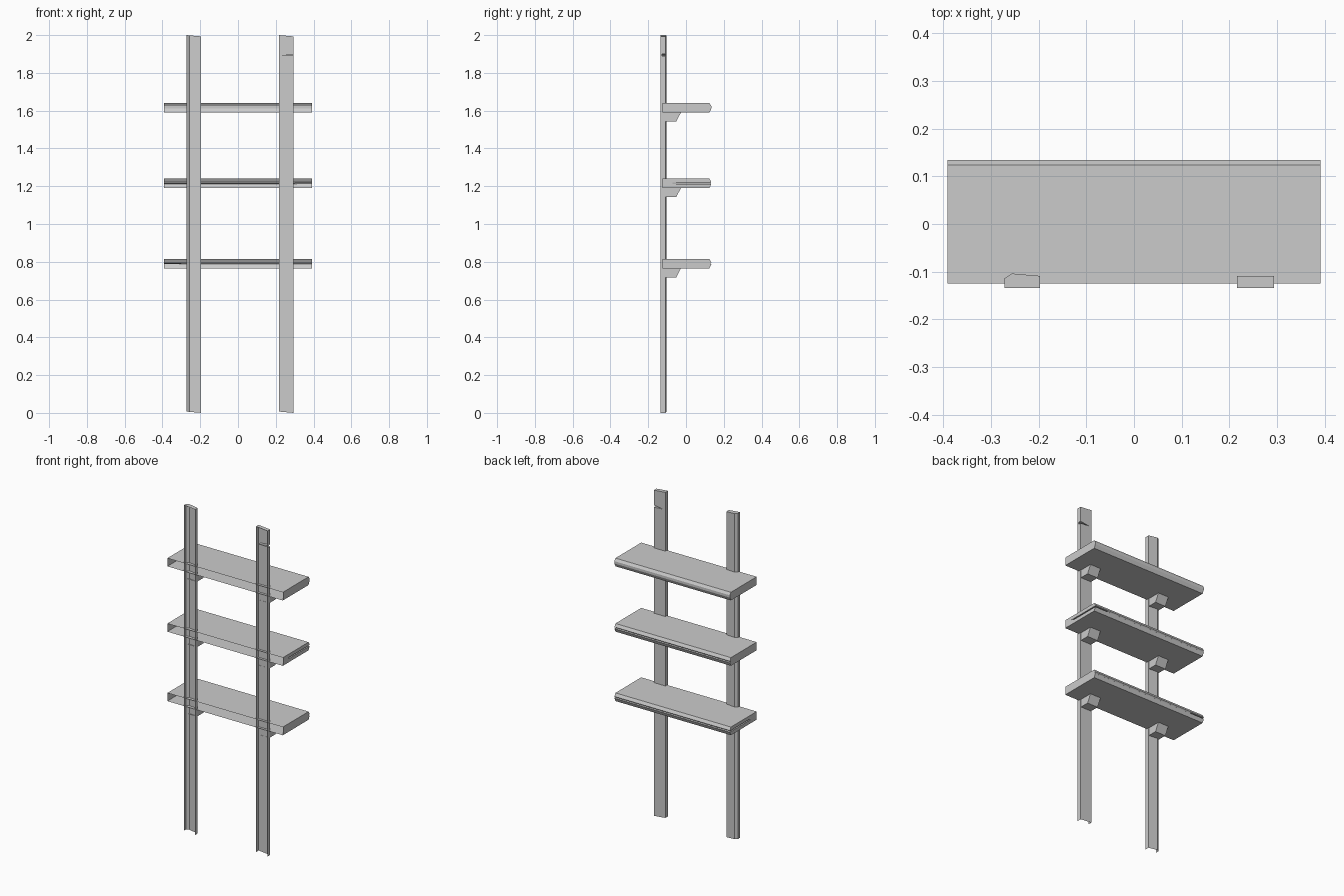
import bpy, bmesh
from mathutils import Vector

if "Cube" in bpy.data.objects:
    bpy.data.objects.remove(bpy.data.objects["Cube"])


def prism(name, profile, axis, lo, hi):
    """Extrude a 2D profile along axis: 'x' uses (y,z), 'y' uses (x,z), 'z' uses (x,y)."""
    i = "xyz".index(axis)

    def point(p, t):
        c = list(p)
        c.insert(i, t)
        return Vector(c)

    bm = bmesh.new()
    face = bm.faces.new([bm.verts.new(point(p, lo)) for p in profile])
    ext = bmesh.ops.extrude_face_region(bm, geom=[face])
    shift = point((0, 0), hi - lo)
    bmesh.ops.translate(bm, vec=shift,
                        verts=[g for g in ext["geom"] if isinstance(g, bmesh.types.BMVert)])
    bmesh.ops.recalc_face_normals(bm, faces=bm.faces)
    mesh = bpy.data.meshes.new(name)
    bm.to_mesh(mesh)
    bm.free()
    obj = bpy.data.objects.new(name, mesh)
    bpy.context.collection.objects.link(obj)
    return obj


def carve(obj, cutter):
    """Cut a crack into obj, then discard the cutter."""
    mod = obj.modifiers.new("crack", "BOOLEAN")
    mod.operation, mod.solver, mod.object = "DIFFERENCE", "EXACT", cutter
    bpy.context.view_layer.update()
    deps = bpy.context.evaluated_depsgraph_get()
    mesh = bpy.data.meshes.new_from_object(obj.evaluated_get(deps))
    obj.modifiers.clear()
    obj.data = mesh
    bpy.data.objects.remove(cutter)


def open_sides(obj, *directions):
    """Remove the outermost faces pointing in the given directions."""
    bm = bmesh.new()
    bm.from_mesh(obj.data)
    drop = set()
    for d in map(Vector, directions):
        far = max(v.co.dot(d) for v in bm.verts)
        drop |= {f for f in bm.faces
                 if f.normal.dot(d) > 0.9 and f.calc_center_median().dot(d) > far - 0.008}
    bmesh.ops.delete(bm, geom=list(drop), context="FACES")
    bm.to_mesh(obj.data)
    bm.free()


BACK, DOWN, UP = (0, -1, 0), (0, 0, -1), (0, 0, 1)

# Uprights: open against the wall and at the foot, ends sawn slightly askew
left = [(-0.272, -0.134), (-0.197, -0.134), (-0.197, -0.109),
        (-0.256, -0.104), (-0.272, -0.114)]
right = [(0.216, -0.134), (0.294, -0.134), (0.294, -0.109), (0.216, -0.109)]
for side, profile in (("left", left), ("right", right)):
    post = prism(side + "_upright", profile, "z", 0.007, 2.0)
    x0 = profile[0][0]
    for v in post.data.vertices:
        v.co.z -= (v.co.x - x0) * 0.09
    if side == "right":
        # Split near the top
        carve(post, prism("split", [(0.23, 1.893), (0.31, 1.888), (0.31, 1.903)],
                          "y", -0.128, -0.08))
    open_sides(post, BACK, DOWN)

# Shelves with a pointed front edge; the lower two are cracked
for name, z, crack in (("top", 1.615, 0), ("middle", 1.215, 1), ("bottom", 0.79, -1)):
    edge = [(0.134, z + 0.010), (0.134, z - 0.004)]
    if crack:
        edge = [(0.134, z + 0.007), (0.129, z + 0.001), (0.134, z - 0.003)]
    profile = [(-0.125, z - 0.025), (-0.125, z + 0.025), (0.124, z + 0.025),
               *edge, (0.124, z - 0.025)]
    shelf = prism(name + "_shelf", profile, "x", -0.391, 0.391)
    if crack:
        # Thin wedge running into one end
        tri = [(crack * 0.40, -0.09), (crack * 0.40, 0.15), (crack * 0.29, 0.15)]
        carve(shelf, prism("crack", tri, "z", z - 0.003, z + 0.004))
    open_sides(shelf, BACK)

    # Bracket under the shelf at each upright
    zb = z - 0.025
    for side, x0, x1 in (("left", -0.270, -0.199), ("right", 0.219, 0.291)):
        support = [(-0.110, zb), (-0.110, zb - 0.048), (-0.052, zb - 0.048), (-0.027, zb)]
        bracket = prism(f"{name}_{side}_bracket", support, "x", x0, x1)
        open_sides(bracket, BACK, UP)
